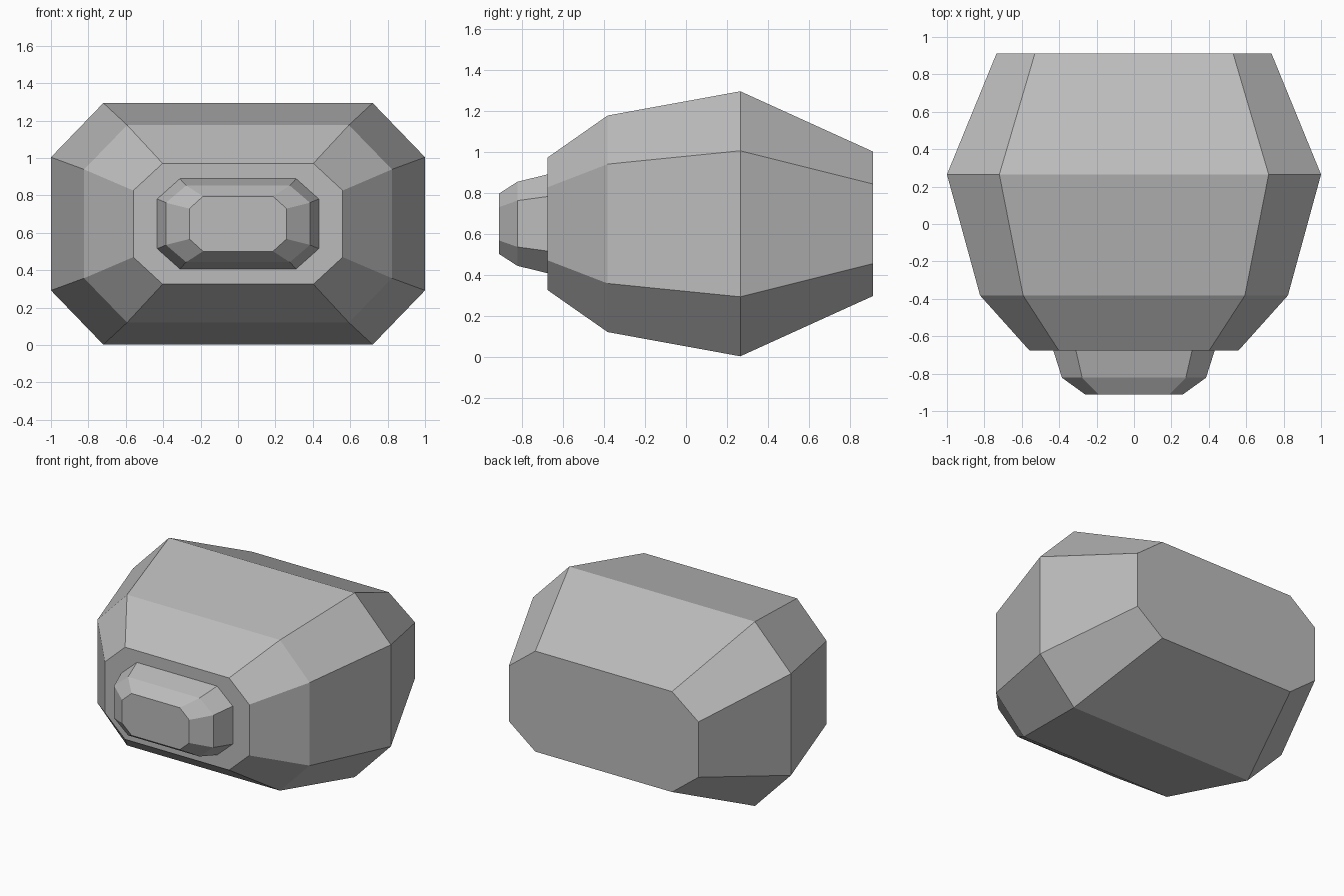
import bpy
import bmesh

if "Cube" in bpy.data.objects:
    bpy.data.objects.remove(bpy.data.objects["Cube"])

MID_Z = 0.648

grey = bpy.data.materials.new("neutral grey")
grey.diffuse_color = (0.5, 0.5, 0.5, 1)
grey.use_nodes = True
grey.node_tree.nodes["Principled BSDF"].inputs["Base Color"].default_value = grey.diffuse_color


def octagon(hw, fw, hh, fh):
    """Chamfered rectangle: outer half sizes and the half lengths of its flats."""
    return [(fw, -hh), (hw, -fh), (hw, fh), (fw, hh),
            (-fw, hh), (-hw, fh), (-hw, -fh), (-fw, -hh)]


def loft(name, sections):
    """Flat-faced closed loft along y through chamfered sections."""
    bm = bmesh.new()
    rings = [[bm.verts.new((x, y, MID_Z + z)) for x, z in octagon(*size)]
             for y, *size in sections]
    for a, b in zip(rings, rings[1:]):
        for i in range(8):
            j = (i + 1) % 8
            bm.faces.new((a[i], a[j], b[j], b[i]))
    bm.faces.new(rings[0])
    bm.faces.new(rings[-1][::-1])
    bmesh.ops.recalc_face_normals(bm, faces=bm.faces)
    mesh = bpy.data.meshes.new(name)
    bm.to_mesh(mesh)
    bm.free()
    mesh.materials.append(grey)
    obj = bpy.data.objects.new(name, mesh)
    bpy.context.collection.objects.link(obj)
    return obj


# Main body: y, half width, flat half width, half height, flat half height
loft("body", [
    (-0.675, 0.56, 0.403, 0.323, 0.178),
    (-0.382, 0.823, 0.593, 0.528, 0.291),
    (0.265, 1.0, 0.72, 0.646, 0.356),
    (0.912, 0.735, 0.53, 0.352, 0.194),
])

# Stepped nose on the front face
loft("nose", [
    (-0.675, 0.432, 0.311, 0.241, 0.133),
    (-0.822, 0.385, 0.277, 0.205, 0.113),
    (-0.912, 0.26, 0.187, 0.147, 0.081),
])
